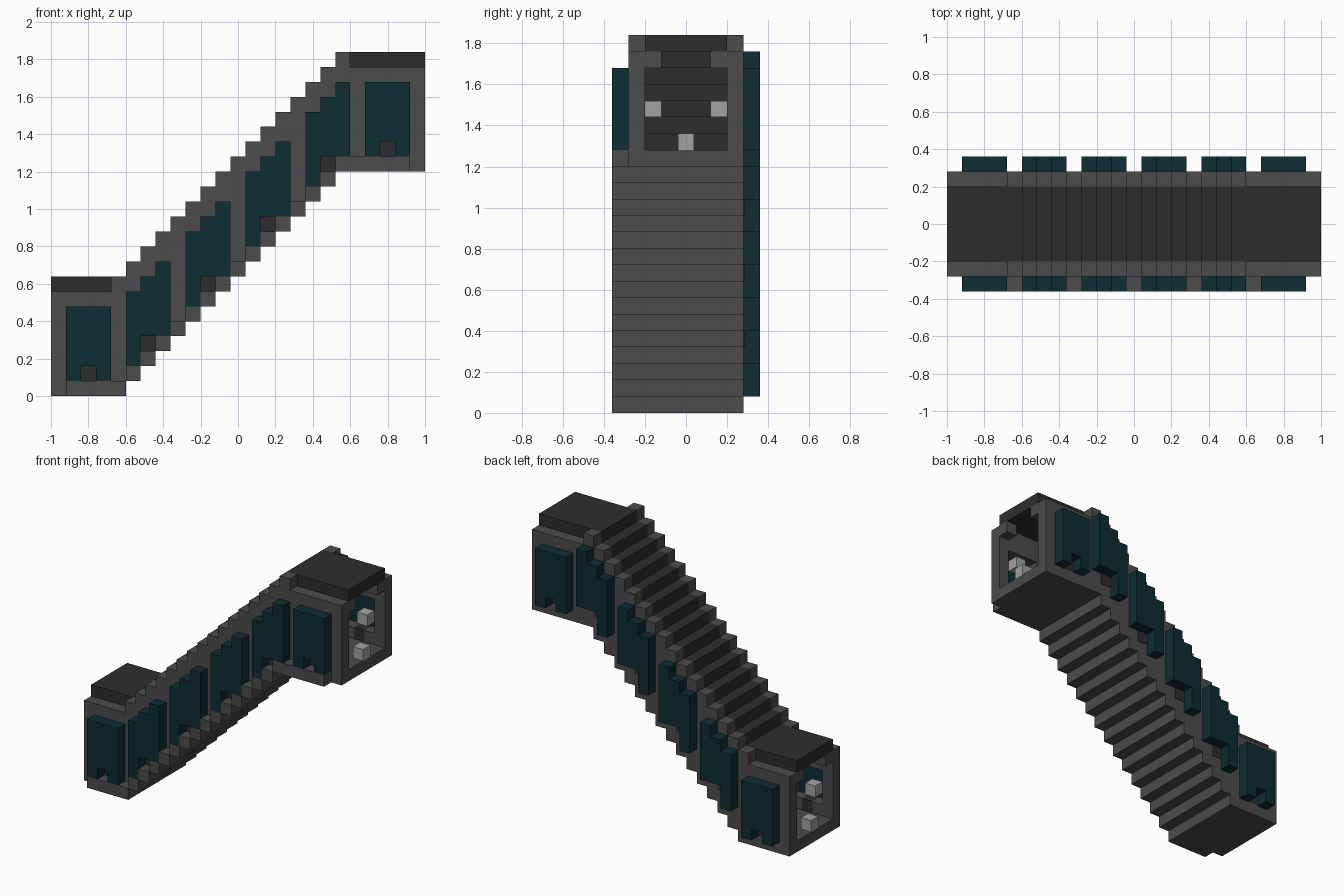
import bpy
import bmesh

cube = bpy.data.objects.get("Cube")
if cube:
    bpy.data.objects.remove(cube, do_unlink=True)

U = 0.08            # size of one block
NX, NY = 25, 9      # blocks along x and y
SIDES = (1, 7)      # rows holding the two side walls


def material(name, color):
    m = bpy.data.materials.new(name)
    m.use_nodes = True
    m.diffuse_color = (*color, 1)
    m.node_tree.nodes["Principled BSDF"].inputs["Base Color"].default_value = (*color, 1)
    return m


grey = material("grey metal", (0.072, 0.072, 0.072))
dark = material("dark roof", (0.027, 0.027, 0.027))
teal = material("dark teal glass", (0.0042, 0.026, 0.034))
light = material("light grey", (0.36, 0.36, 0.36))


def part(name, mat, blocks):
    """One mesh from boxes given as (x0, x1, y0, y1, z0, z1) in block units."""
    bm = bmesh.new()
    for x0, x1, y0, y1, z0, z1 in blocks:
        made = bmesh.ops.create_cube(bm, size=U)["verts"]
        bmesh.ops.scale(bm, vec=(x1 - x0, y1 - y0, z1 - z0), verts=made)
        centre = ((x0 + x1 - NX) / 2 * U, (y0 + y1 - NY) / 2 * U, (z0 + z1) / 2 * U)
        bmesh.ops.translate(bm, vec=centre, verts=made)
    mesh = bpy.data.meshes.new(name)
    bm.to_mesh(mesh)
    bm.free()
    mesh.materials.append(mat)
    ob = bpy.data.objects.new(name, mesh)
    bpy.context.collection.objects.link(ob)


def floor_z(i):
    return min(max(i - 4, 0), 15)


def roof_z(i):
    return min(max(i + 3, 7), 22)


STAIR = range(4, 20)
LANDINGS = {"lower": (0, 4, 0), "upper": (20, 25, 15)}   # x start, x end, floor

# Stepped tube between the landings
part("stair_floor", grey, [(i, i + 1, 0, 8, floor_z(i), floor_z(i) + 1) for i in STAIR])
part("stair_roof", dark, [(i, i + 1, 2, 7, roof_z(i), roof_z(i) + 1) for i in STAIR])
part("stair_walls", grey, [(i, i + 1, j, j + 1, floor_z(i) + 1, roof_z(i) + 1)
                           for i in STAIR for j in SIDES])

# Landings with open ends, wall openings and raised roofs
for label, (a, b, z) in LANDINGS.items():
    end = a if label == "lower" else b - 1
    w = 1 if label == "lower" else 21          # first window column
    part(label + "_landing_floor", grey,
         [(a, b, 1, 8, z, z + 1), (max(a, 1), min(b, 24), 0, 1, z, z + 1)])
    part(label + "_landing_roof", dark, [(a, b, 2, 7, z + 7, z + 8)])
    walls = []
    for j in SIDES:
        walls += [(a, w, j, j + 1, z + 1, z + 7),
                  (w, w + 3, j, j + 1, z + 5, z + 7),
                  (w, w + 1, j, j + 1, z + 1, z + 2),
                  (w + 2, w + 3, j, j + 1, z + 1, z + 2)]
        if b > w + 3:
            walls.append((w + 3, b, j, j + 1, z + 1, z + 7))
    part(label + "_landing_walls", grey, walls)
    part(label + "_doorway_corners", grey,
         [(end, end + 1, j, j + 1, z + 6, z + 7) for j in (2, 6)])
    part(label + "_window_base", dark,
         [(w + 1, w + 2, j, j + 1, z + 1, z + 2) for j in SIDES])
    inner = end + 1 if label == "lower" else end - 1
    part(label + "_door_marker", light, [(end, end + 1, 4, 5, z + 1, z + 2)])
    part(label + "_wall_lamps", light,
         [(inner, inner + 1, j, j + 1, z + 3, z + 4) for j in (2, 6)])

# Windows in groups of three columns with a notch under the middle one
for side, j in (("front", 0), ("back", 8)):
    panes, notches = [], []
    for first in range(1, 24, 4):
        on_stair = 4 < first < 20
        for c in range(3):
            i = first + c
            z = floor_z(i) + 1 + (1 if on_stair and side == "back" else 0)
            panes.append((i, i + 1, j, j + 1, z + (c == 1), z + 5))
            if c == 1 and on_stair:
                y = 0.95 if side == "front" else 8
                notches.append((i, i + 1, y, y + 0.05, z, z + 1))
    part(side + "_windows", teal, panes)
    part(side + "_window_notches", dark, notches)
